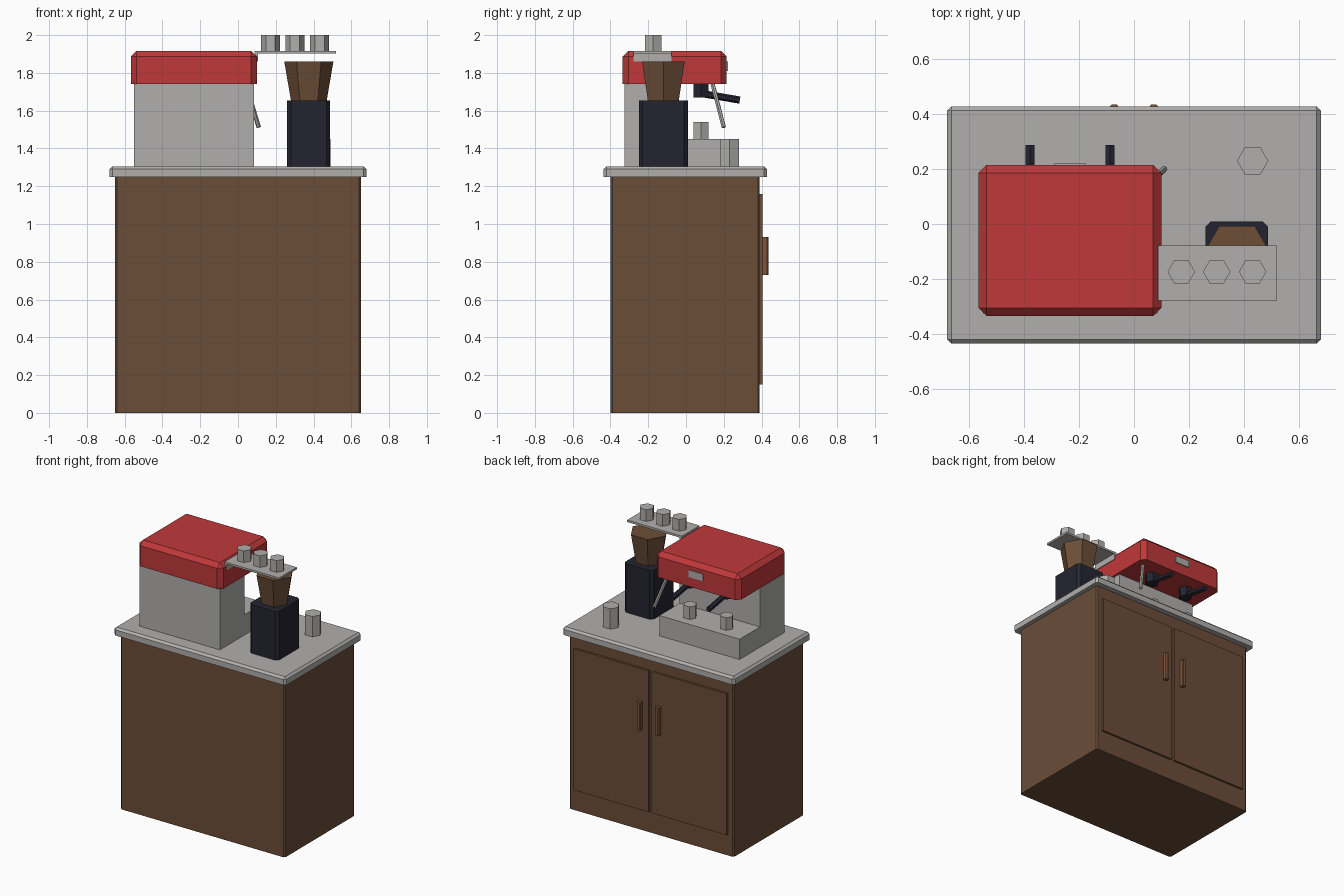
import bpy, bmesh, math
from mathutils import Vector

if "Cube" in bpy.data.objects:
    bpy.data.objects.remove(bpy.data.objects["Cube"])


def material(name, srgb):
    lin = [(c / 255 / 12.92 if c / 255 < 0.04045 else ((c / 255 + 0.055) / 1.055) ** 2.4) for c in srgb]
    m = bpy.data.materials.new(name)
    m.diffuse_color = (*lin, 1)
    m.use_nodes = True
    m.node_tree.nodes["Principled BSDF"].inputs["Base Color"].default_value = m.diffuse_color
    return m


WOOD = material("brown wood", (107, 77, 57))
TAN = material("light brown", (126, 86, 58))
HOPPER = material("smoky brown", (108, 78, 55))
STEEL = material("grey steel", (176, 175, 172))
RED = material("red enamel", (192, 56, 58))
BLACK = material("blue black", (36, 36, 48))


def finish(name, bm, mat):
    bmesh.ops.recalc_face_normals(bm, faces=bm.faces)
    mesh = bpy.data.meshes.new(name)
    bm.to_mesh(mesh)
    bm.free()
    mesh.materials.append(mat)
    ob = bpy.data.objects.new(name, mesh)
    bpy.context.collection.objects.link(ob)
    return ob


def box(name, mat, x, y, z, bevel=0, top=False):
    """Box from ranges; chamfers upright edges, and the top rim if asked."""
    bm = bmesh.new()
    bmesh.ops.create_cube(bm, size=1)
    for v in bm.verts:
        v.co = Vector([r[0] if c < 0 else r[1] for c, r in zip(v.co, (x, y, z))])
    if bevel:
        edges = []
        for e in bm.edges:
            a, b = (v.co.z for v in e.verts)
            if abs(a - b) > 1e-5 or (top and a > sum(z) / 2):
                edges.append(e)
        bmesh.ops.bevel(bm, geom=edges, offset=bevel, segments=1, affect='EDGES')
    return finish(name, bm, mat)


def rod(name, mat, a, b, r1, r2=None, sides=6):
    """Prism or cone from point a to point b, corners along x when upright."""
    a, b = Vector(a), Vector(b)
    bm = bmesh.new()
    bmesh.ops.create_cone(bm, cap_ends=True, segments=sides, radius1=r1,
                          radius2=r1 if r2 is None else r2, depth=(b - a).length)
    d = b - a
    upright = math.hypot(d.x, d.y) < 1e-6
    turn = math.pi / 2 if upright else 0
    for v in bm.verts:
        x, y = v.co.x, v.co.y
        v.co.x = x * math.cos(turn) - y * math.sin(turn)
        v.co.y = x * math.sin(turn) + y * math.cos(turn)
        v.co = Vector((0, 0, 1)).rotation_difference(d) @ v.co + (a + b) / 2
    return finish(name, bm, mat)


# Cabinet and worktop
box("cabinet", WOOD, (-0.65, 0.65), (-0.40, 0.39), (0, 1.25), 0.01)
box("worktop", STEEL, (-0.68, 0.68), (-0.436, 0.428), (1.25, 1.305), 0.015, True)

# Pair of doors with handles on the back side
for side, s in (("left", 1), ("right", -1)):
    box(f"{side}_door", WOOD, sorted((s * 0.012, s * 0.605)), (0.385, 0.405), (0.15, 1.16))
    box(f"{side}_door_handle", TAN, sorted((s * 0.058, s * 0.087)), (0.40, 0.436), (0.73, 0.93), 0.006)

# Coffee machine body: stepped side profile pushed along x
bm = bmesh.new()
profile = [(-0.325, 1.305), (0.18, 1.305), (0.18, 1.45), (-0.05, 1.45), (-0.05, 1.75), (-0.325, 1.75)]
face = bm.faces.new([bm.verts.new((-0.55, y, z)) for y, z in profile])
out = bmesh.ops.extrude_face_region(bm, geom=[face])
bmesh.ops.translate(bm, vec=(0.635, 0, 0), verts=[g for g in out["geom"] if isinstance(g, bmesh.types.BMVert)])
finish("machine_body", bm, STEEL)

# Red hood and its blank badge
box("machine_hood", RED, (-0.567, 0.1), (-0.335, 0.215), (1.74, 1.917), 0.03, True)
box("hood_badge", STEEL, (-0.29, -0.177), (0.213, 0.222), (1.81, 1.86))

# Brew groups, filter handles and cups under them
for i, x in enumerate((-0.378, -0.088), 1):
    rod(f"brew_group_{i}", BLACK, (x, 0.08, 1.67), (x, 0.08, 1.75), 0.045)
    rod(f"filter_handle_{i}", BLACK, (x, 0.07, 1.693), (x, 0.285, 1.656), 0.019)
    rod(f"small_cup_{i}", STEEL, (x, 0.08, 1.45), (x, 0.08, 1.54), 0.045)

# Steam wand
rod("steam_wand", STEEL, (0.04, 0.14, 1.745), (0.11, 0.2, 1.512), 0.012)

# Grinder
box("grinder_body", BLACK, (0.26, 0.488), (-0.25, 0.01), (1.305, 1.653), 0.02)
rod("grinder_hopper", HOPPER, (0.375, -0.12, 1.65), (0.375, -0.12, 1.86), 0.094, 0.13)

# Cup shelf with bracket and cups
box("cup_shelf", STEEL, (0.087, 0.52), (-0.278, -0.078), (1.903, 1.917))
box("shelf_bracket", STEEL, (0.09, 0.105), (-0.278, -0.078), (1.86, 1.905))
for i, x in enumerate((0.172, 0.301, 0.432), 1):
    rod(f"shelf_cup_{i}", STEEL, (x, -0.174, 1.915), (x, -0.174, 2.0), 0.05)

# Milk jug on the worktop
rod("milk_jug", STEEL, (0.432, 0.23, 1.305), (0.432, 0.23, 1.45), 0.057)
